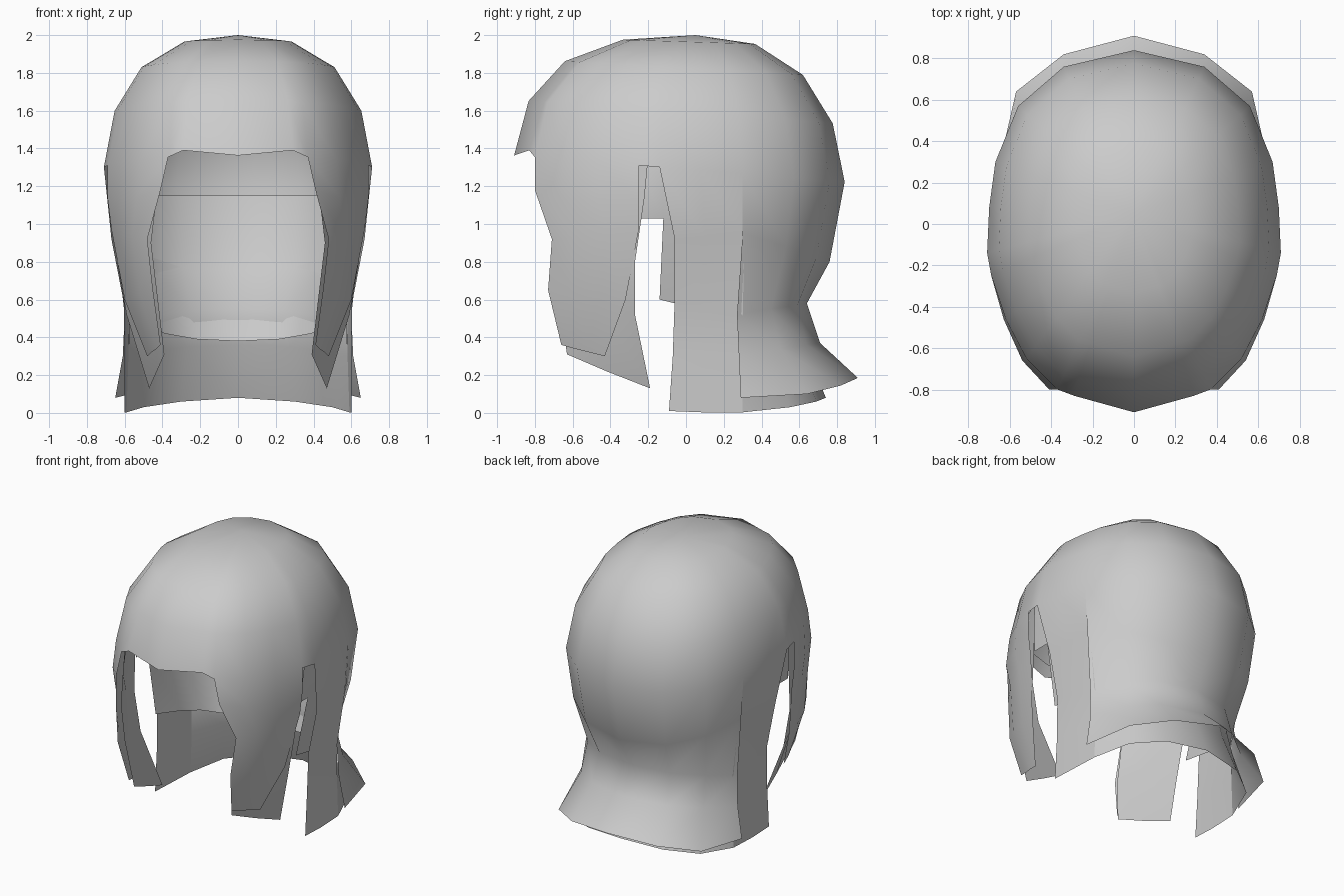
import bpy, bmesh, math

mat = bpy.data.materials.new("light grey hair")
mat.diffuse_color = (0.6, 0.6, 0.6, 1)

# widest outline of the head, front centre to back centre (right half)
RING = [(0, -.91), (.29, -.82), (.37, -.80), (.52, -.65), (.62, -.46), (.69, -.25),
        (.71, -.14), (.70, .08), (.67, .30), (.56, .57), (.34, .76), (0, .84)]
ROWS = [(0, 2.0), (.4, 1.965), (.72, 1.825), (.92, 1.59), (1, 1.29)]


def dome(i, shrink=1.0, drop=0.0):
    """Meridian from the crown down to the widest outline."""
    x, y = RING[i]
    col = []
    for s, z in ROWS:
        py = .05 * (1 - s) + y * s
        col.append((x * s * shrink, py * shrink, z - .08 * py * s - drop))
    return col


def skin(bm, cols):
    """Quads between neighbouring columns of points."""
    vs = [[bm.verts.new(p) for p in c] for c in cols]
    for a, b in zip(vs, vs[1:]):
        for j in range(len(a) - 1):
            bm.faces.new((a[j], a[j + 1], b[j + 1], b[j]))


def finish(name, sections):
    """Weld the sections, mirror them and shade smooth."""
    bm = bmesh.new()
    for cols in sections:
        skin(bm, cols)
    bmesh.ops.remove_doubles(bm, verts=bm.verts, dist=.001)
    me = bpy.data.meshes.new(name)
    bm.to_mesh(me)
    bm.free()
    me.materials.append(mat)
    for p in me.polygons:
        p.use_smooth = True
    ob = bpy.data.objects.new(name, me)
    bpy.context.collection.objects.link(ob)
    m = ob.modifiers.new("mirror", 'MIRROR')
    m.merge_threshold = .001
    return ob


# outer shell: dome, front locks, side panels and flared back
cap = [dome(i) for i in range(12)]
cap[1][4] = (.29, -.83, 1.39)
eq = [c[4] for c in cap]
front_lock = [
    [eq[2], (.41, -.80, 1.18), (.48, -.71, .92), (.45, -.73, .65), (.41, -.66, .36)],
    [eq[3], (.54, -.66, 1.14), (.56, -.59, .93), (.52, -.61, .63), (.43, -.59, .34)],
    [eq[4], (.63, -.46, 1.13), (.63, -.42, .95), (.57, -.46, .61), (.46, -.51, .32)],
    [eq[5], (.69, -.25, 1.13), (.67, -.25, .97), (.60, -.32, .60), (.48, -.43, .30)],
]
side_panel = [
    [eq[6], (.67, -.06, .92), (.605, -.06, .60), (.60, -.07, .3), (.60, -.09, .01)],
    [eq[7], (.66, .10, .93), (.60, .10, .56), (.595, .09, .3), (.60, .09, .003)],
    [eq[8], (.64, .31, .95), (.58, .30, .50), (.58, .30, .3), (.59, .30, .003)],
]
flared_back = [
    [eq[8], (.65, .30, .95), (.60, .27, .52), (.61, .28, .30), (.65, .29, .08)],
    [eq[9], (.53, .53, .88), (.47, .45, .55), (.49, .50, .34), (.57, .64, .10)],
    [eq[10], (.32, .69, .82), (.28, .59, .57), (.30, .64, .36), (.34, .82, .145)],
    [eq[11], (0, .76, .80), (0, .64, .58), (0, .71, .37), (0, .91, .185)],
]
finish("hair_shell", [cap, front_lock, side_panel, flared_back])

# second lock tucked under the front lock
finish("under_lock", [[
    [(.40, -.70, 1.35), (.43, -.70, 1.15), (.46, -.68, .90), (.43, -.68, .65), (.39, -.63, .31)],
    [(.57, -.47, 1.35), (.58, -.47, 1.15), (.57, -.46, .88), (.53, -.46, .58), (.43, -.42, .22)],
    [(.68, -.20, 1.35), (.665, -.22, 1.14), (.64, -.27, .80), (.59, -.27, .52), (.47, -.19, .13)],
]])

# inner layer at the nape, showing below the flared back
finish("nape_layer", [[
    [(.63, .29, 1.15), (.62, .30, .85), (.575, .29, .5), (.58, .30, .3), (.59, .30, .003)],
    [(.52, .52, 1.15), (.48, .49, .80), (.44, .42, .52), (.45, .47, .33), (.50, .55, .03)],
    [(.31, .69, 1.15), (.29, .64, .77), (.25, .54, .54), (.27, .58, .35), (.30, .69, .06)],
    [(0, .76, 1.15), (0, .70, .75), (0, .59, .55), (0, .63, .36), (0, .74, .08)],
]])

# liner inside the dome with a short skirt
lin = [dome(i, .955, .03) for i in range(12)]
for i in range(3):
    x, y, z = lin[i][4]
    lin[i][4] = (x, y, 1.43)
le = [c[4] for c in lin]
skirt = [
    [le[6], (.64, -.12, 1.03), (.56, -.14, .60)],
    [le[7], (.63, .09, .98), (.53, .10, .54)],
    [le[8], (.61, .28, .92), (.50, .29, .48)],
    [le[9], (.49, .49, .84), (.39, .45, .42)],
    [le[10], (.29, .65, .79), (.22, .53, .39)],
    [le[11], (0, .71, .77), (0, .56, .38)],
]
strip = [[le[5], (.64, -.25, 1.03)], [le[6], (.64, -.12, 1.03)]]
finish("inner_liner", [lin, skirt, strip])
